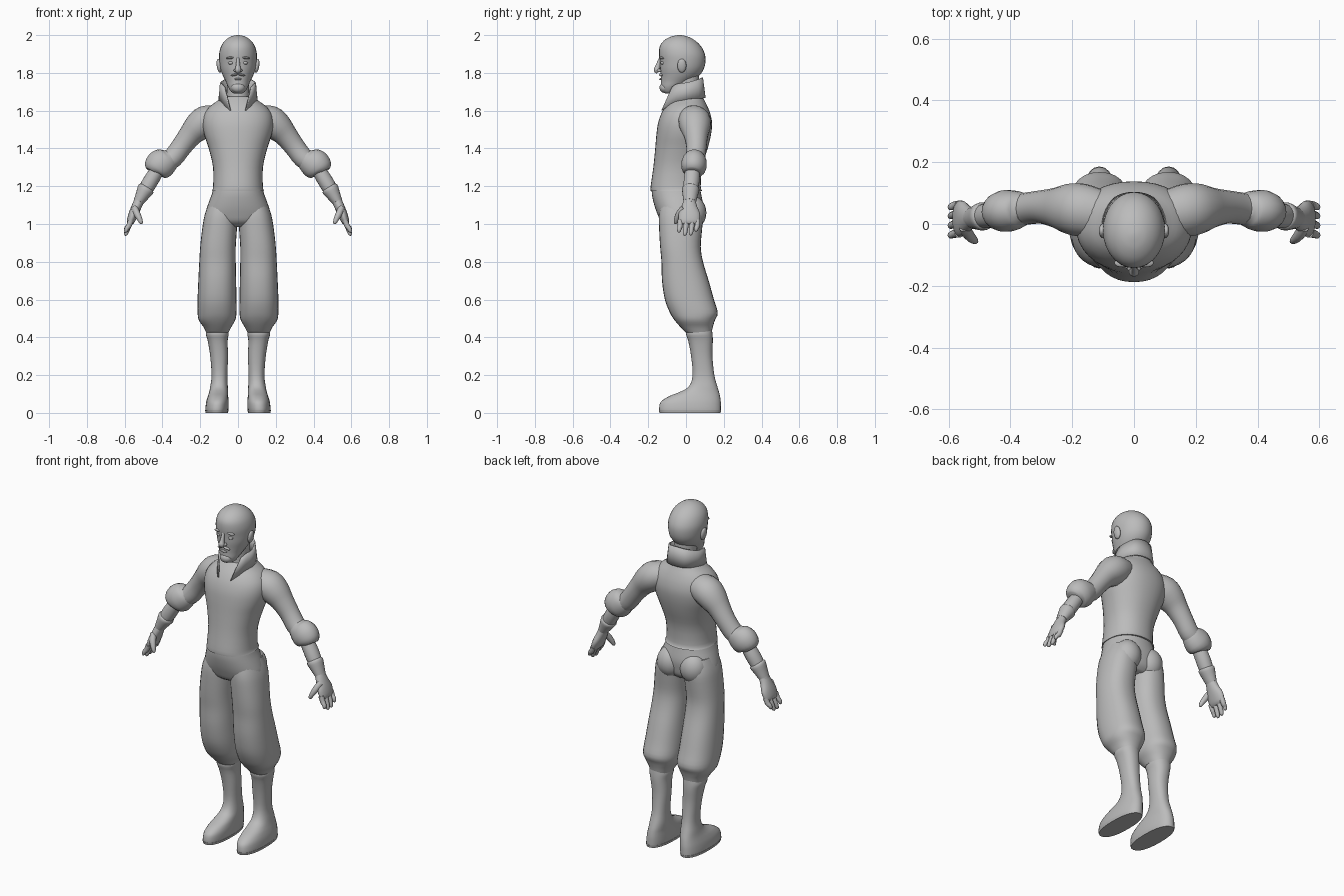
import bpy, bmesh, math
from mathutils import Vector, Matrix

grey = bpy.data.materials.new("plain grey")
grey.diffuse_color = (0.5, 0.5, 0.5, 1)


def spline(rows, steps):
    """Catmull-Rom interpolation through rows of numbers."""
    out = []
    for i in range(len(rows) - 1):
        a, b, c, d = (rows[max(i - 1, 0)], rows[i], rows[i + 1],
                      rows[min(i + 2, len(rows) - 1)])
        for s in range(steps):
            t = s / steps
            out.append([0.5 * (2 * q + (r - p) * t + (2 * p - 5 * q + 4 * r - w) * t * t
                               + (3 * q - p - 3 * r + w) * t ** 3)
                        for p, q, r, w in zip(a, b, c, d)])
    return out + [list(rows[-1])]


def finish(name, bm, mirror=False):
    bmesh.ops.recalc_face_normals(bm, faces=bm.faces)
    me = bpy.data.meshes.new(name)
    bm.to_mesh(me)
    bm.free()
    me.materials.append(grey)
    me.shade_smooth()
    me.set_sharp_from_angle(angle=math.radians(50))
    ob = bpy.data.objects.new(name, me)
    bpy.context.collection.objects.link(ob)
    if mirror:
        ob.modifiers.new("mirror", 'MIRROR').use_mirror_merge = False
    return ob


def skin(name, rings, mirror):
    bm = bmesh.new()
    vs = [[bm.verts.new(p) for p in ring] for ring in rings]
    n = len(vs[0])
    for a, b in zip(vs, vs[1:]):
        for i in range(n):
            j = (i + 1) % n
            bm.faces.new((a[i], a[j], b[j], b[i]))
    bm.faces.new(vs[0])
    bm.faces.new(vs[-1])
    return finish(name, bm, mirror)


def circle(n, p=2.0):
    for i in range(n):
        c, s = math.cos(2 * math.pi * i / n), math.sin(2 * math.pi * i / n)
        yield (math.copysign(abs(c) ** (2 / p), c), math.copysign(abs(s) ** (2 / p), s))


def stack(name, rows, mirror=False, p=2.0, n=28, steps=3):
    """Level rings, each row: z, x min, x max, y min, y max."""
    rings = []
    for z, x0, x1, y0, y1 in spline(rows, steps):
        rings.append([((x0 + x1) / 2 + (x1 - x0) / 2 * c, (y0 + y1) / 2 + (y1 - y0) / 2 * s, z)
                      for c, s in circle(n, p)])
    return skin(name, rings, mirror)


def centred(rows):
    return [(z, -w, w, y0, y1) for z, w, y0, y1 in rows]


def tube(name, rows, mirror=True, n=18, steps=3):
    """Rings square to the path, each row: x, y, z, radius across, radius in y."""
    rows = spline(rows, steps)
    pts = [Vector(r[:3]) for r in rows]
    rings = []
    for i, r in enumerate(rows):
        t = (pts[min(i + 1, len(pts) - 1)] - pts[max(i - 1, 0)]).normalized()
        v = t.cross(Vector((0, 1, 0))).normalized()
        u = v.cross(t)
        rings.append([pts[i] + v * c * r[3] + u * s * r[4] for c, s in circle(n)])
    return skin(name, rings, mirror)


def blob(name, pos, size, mirror=False, tilt=0.0):
    bm = bmesh.new()
    bmesh.ops.create_uvsphere(bm, u_segments=18, v_segments=12, radius=1)
    bm.transform(Matrix.Translation(pos) @ Matrix.Rotation(tilt, 4, 'Y') @ Matrix.Diagonal((*size, 1)))
    return finish(name, bm, mirror)


# Shirt, with its hem just outside the trousers
stack("shirt", centred([
    (1.175, .138, -.187, .086), (1.20, .132, -.187, .078), (1.30, .132, -.173, .085),
    (1.40, .155, -.163, .115), (1.47, .178, -.157, .132), (1.53, .188, -.149, .138),
    (1.58, .18, -.133, .13), (1.62, .152, -.11, .115), (1.65, .112, -.085, .10),
    (1.675, .08, -.06, .088)]), p=2.2, n=36)

# Trousers: hips, seat and baggy legs
stack("hips", centred([
    (.985, .10, -.09, .05), (1.01, .15, -.13, .075), (1.05, .172, -.15, .085),
    (1.10, .16, -.168, .09), (1.16, .138, -.181, .08), (1.21, .125, -.18, .07)]), p=2.2, n=36)
blob("seat", (.075, .035, 1.06), (.077, .073, .088), True)
stack("trouser_leg", [
    (1.12, .01, .15, -.13, .07), (1.05, .003, .176, -.143, .09), (.97, .006, .19, -.142, .085),
    (.88, .012, .20, -.137, .078), (.80, .012, .205, -.130, .09), (.70, .01, .21, -.127, .12),
    (.60, .008, .214, -.112, .148), (.53, .008, .214, -.085, .168), (.49, .015, .207, -.06, .153),
    (.455, .035, .183, -.03, .142), (.425, .05, .168, .0, .136)], True, p=2.3)

# Boots: one stack from shaft down to the sole
stack("boot", [
    (.46, .06, .16, .01, .135), (.42, .05, .17, .0, .14), (.38, .055, .16, .012, .142),
    (.30, .053, .147, .027, .14), (.20, .056, .14, .035, .15), (.14, .054, .147, .015, .166),
    (.11, .053, .153, -.035, .175), (.088, .052, .16, -.09, .18), (.06, .05, .168, -.132, .184),
    (.03, .05, .172, -.142, .185), (.012, .052, .172, -.142, .185)], True, p=2.3)
stack("sole", [(.014, .05, .174, -.144, .186), (0, .053, .171, -.14, .183)], True, p=2.3)

# Sleeves with puffed cuffs
tube("sleeve", [
    (.10, .03, 1.565, .065, .075), (.17, .045, 1.545, .082, .086), (.215, .05, 1.51, .076, .08),
    (.255, .053, 1.467, .062, .064), (.30, .055, 1.408, .055, .054), (.345, .05, 1.35, .054, .052),
    (.385, .045, 1.325, .05, .05)])
tube("sleeve_cuff", [
    (.35, .047, 1.36, .045, .045), (.365, .047, 1.345, .062, .056), (.387, .045, 1.33, .075, .064),
    (.415, .042, 1.312, .079, .068), (.44, .038, 1.29, .067, .06), (.45, .036, 1.275, .042, .042)])

# Forearms, gloves and hands
tube("forearm", [
    (.42, .035, 1.295, .036, .038), (.455, .031, 1.24, .04, .042), (.482, .026, 1.195, .039, .04),
    (.512, .022, 1.145, .031, .034), (.53, .02, 1.11, .026, .03)])
tube("glove_cuff", [
    (.482, .026, 1.195, .036, .036), (.488, .025, 1.185, .045, .046),
    (.508, .022, 1.15, .036, .04), (.525, .02, 1.12, .028, .034)])
tube("palm", [
    (.52, .02, 1.13, .026, .03), (.538, .018, 1.09, .026, .042), (.555, .018, 1.05, .025, .058),
    (.568, .016, 1.015, .021, .056), (.573, .016, 1.0, .013, .05)])
for k, (y, tip) in enumerate([(-.03, .955), (.001, .938), (.032, .94), (.061, .96)]):
    tube("finger_%d" % (k + 1), [
        (.566, y, 1.02, .015, .015), (.578, y - .001, .99, .014, .014),
        (.59, y - .005, tip + .02, .012, .012), (.594, y - .007, tip + .005, .009, .009),
        (.594, y - .007, tip, .003, .003)], n=10, steps=2)
tube("thumb", [
    (.548, -.01, 1.085, .018, .018), (.535, -.035, 1.055, .018, .018),
    (.52, -.05, 1.025, .014, .014), (.512, -.056, 1.005, .009, .009),
    (.511, -.057, 1.0, .003, .003)], n=10, steps=2)

# Neck and open standing collar
stack("neck", centred([(1.58, .068, -.08, .07), (1.68, .06, -.06, .07), (1.80, .06, -.07, .07)]))
low = [(.04, -.128, 1.60), (.078, -.075, 1.635), (.10, .005, 1.66), (.065, .08, 1.665), (0, .1, 1.667)]
top = [(.07, -.072, 1.725), (.085, -.045, 1.742), (.09, .01, 1.75), (.058, .07, 1.768), (0, .086, 1.775)]
bm = bmesh.new()
strips = []
for edge in (low, top):
    full = edge + [(-x, y, z) for x, y, z in reversed(edge[:-1])]
    strips.append(spline(full, 4))
cols = [[bm.verts.new(Vector(a).lerp(Vector(b), t)) for t in (0, .5, 1)] for a, b in zip(*strips)]
for a, b in zip(cols, cols[1:]):
    for i in range(2):
        bm.faces.new((a[i], b[i], b[i + 1], a[i + 1]))
collar = finish("collar", bm)
thick = collar.modifiers.new("thickness", 'SOLIDIFY')
thick.thickness = .008
thick.offset = 0

# Head
stack("head", centred([
    (1.69, .02, -.105, -.07), (1.70, .036, -.122, -.05), (1.725, .052, -.132, -.02),
    (1.755, .065, -.132, .03), (1.785, .08, -.133, .07), (1.82, .093, -.137, .094),
    (1.86, .099, -.139, .103), (1.90, .1, -.143, .1), (1.94, .09, -.139, .08),
    (1.97, .07, -.118, .05), (1.99, .043, -.085, .015), (1.998, .018, -.055, -.015),
    (2.0, .004, -.038, -.03)]))

# Face details
tube("nose", [
    (0, -.132, 1.885, .008, .008), (0, -.141, 1.86, .009, .01), (0, -.15, 1.83, .013, .014),
    (0, -.155, 1.815, .017, .016), (0, -.147, 1.803, .012, .01)], False, n=12)
blob("nostril", (.014, -.141, 1.813), (.009, .012, .009), True)
blob("eye", (.037, -.12, 1.853), (.015, .0155, .01), True)
blob("brow", (.038, -.126, 1.88), (.026, .014, .007), True, .12)
blob("ear", (.1, -.022, 1.838), (.013, .024, .037), True, .15)
blob("moustache", (.018, -.133, 1.79), (.022, .011, .006), True, .25)
blob("lower_lip", (0, -.133, 1.767), (.02, .009, .006))
blob("chin_beard", (0, -.113, 1.722), (.036, .027, .028))
